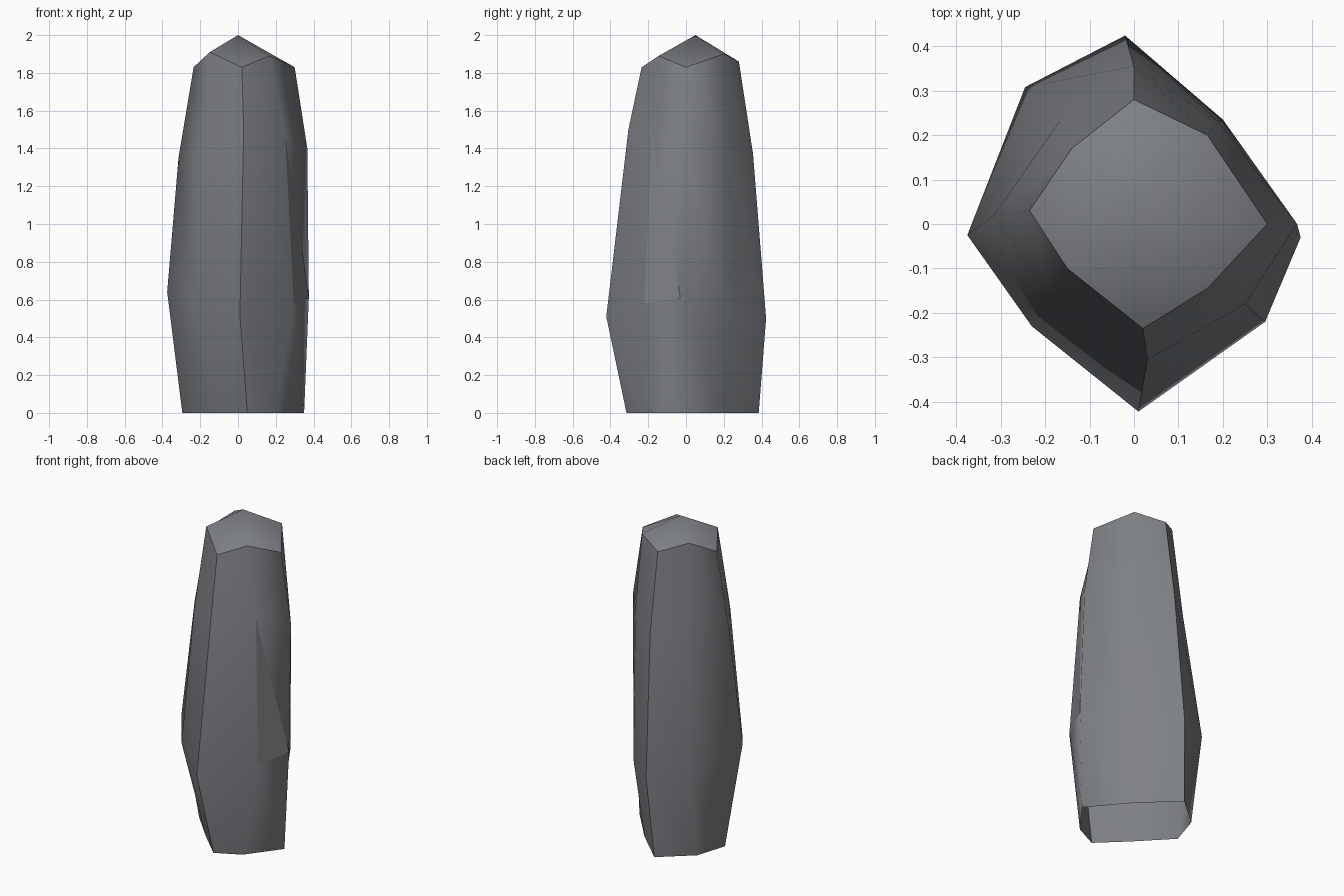
import bpy
import bmesh

default_cube = bpy.data.objects.get("Cube")
if default_cube:
    bpy.data.objects.remove(default_cube, do_unlink=True)


def make_material(name, colour):
    material = bpy.data.materials.new(name)
    material.use_nodes = True
    material.diffuse_color = colour
    shader = next(n for n in material.node_tree.nodes if n.type == "BSDF_PRINCIPLED")
    shader.inputs["Base Color"].default_value = colour
    shader.inputs["Roughness"].default_value = 0.9
    return material


# Columns of the stone, from the ground up to the rim of the cap,
# going round from the front; corner and mid-face columns alternate
front = [(.05, -.315, 0), (.01, -.422, .51), (.03, -.305, 1.5), (.02, -.235, 1.83)]
front_left = [(.2, -.24, 0), (.295, -.22, .58), (.25, -.18, 1.47), (.165, -.145, 1.89)]
left = [(.35, -.04, 0), (.375, -.03, .61), (.367, 0, 1.4), (.3, 0, 1.83)]
back_left = [(.155, .19, 0), (.2, .235, .49), (.19, .23, 1.43), (.165, .2, 1.9)]
back = [(-.05, .385, 0), (-.02, .424, .5), (0, .355, 1.37), (0, .28, 1.86)]
back_right = [(-.235, .225, 0), (-.245, .308, .53), (-.165, .235, 1.33), (-.14, .17, 1.91)]
right = [(-.295, .035, 0), (-.375, -.025, .64), (-.315, .02, 1.35), (-.235, .03, 1.83)]
front_right = [(-.11, -.16, 0), (-.23, -.23, .58), (-.19, -.165, 1.4), (-.15, -.1, 1.91)]
columns = [front, front_left, left, back_left, back, back_right, right, front_right]
peak = (0, .05, 2)

bm = bmesh.new()
grid = [[bm.verts.new(point) for point in column] for column in columns]
count = len(grid)

# Walls, open underneath: each panel is split along the same diagonal
walls = {}
for i, near in enumerate(grid):
    far = grid[(i + 1) % count]
    for level in range(len(near) - 1):
        a, b, c, d = near[level], far[level], far[level + 1], near[level + 1]
        walls[i, level] = bm.faces.new((a, b, d))
        bm.faces.new((b, c, d))

# Low pointed cap
tip = bm.verts.new(peak)
for i, column in enumerate(grid):
    bm.faces.new((column[-1], grid[(i + 1) % count][-1], tip))

# Smooth surfaces with crisp front and back ridges, cap rim and one chipped facet
for face in bm.faces:
    face.smooth = True
for i, column in enumerate(grid):
    bm.edges.get((column[-1], grid[(i + 1) % count][-1])).smooth = False
for ridge in (grid[columns.index(front)], grid[columns.index(back)]):
    for lower, upper in zip(ridge, ridge[1:]):
        bm.edges.get((lower, upper)).smooth = False
for edge in walls[columns.index(front_left), 1].edges:
    edge.smooth = False

bmesh.ops.recalc_face_normals(bm, faces=bm.faces)
mesh = bpy.data.meshes.new("stone_pillar")
bm.to_mesh(mesh)
bm.free()
mesh.materials.append(make_material("slate grey", (.21, .22, .235, 1)))
pillar = bpy.data.objects.new("stone_pillar", mesh)
bpy.context.collection.objects.link(pillar)
